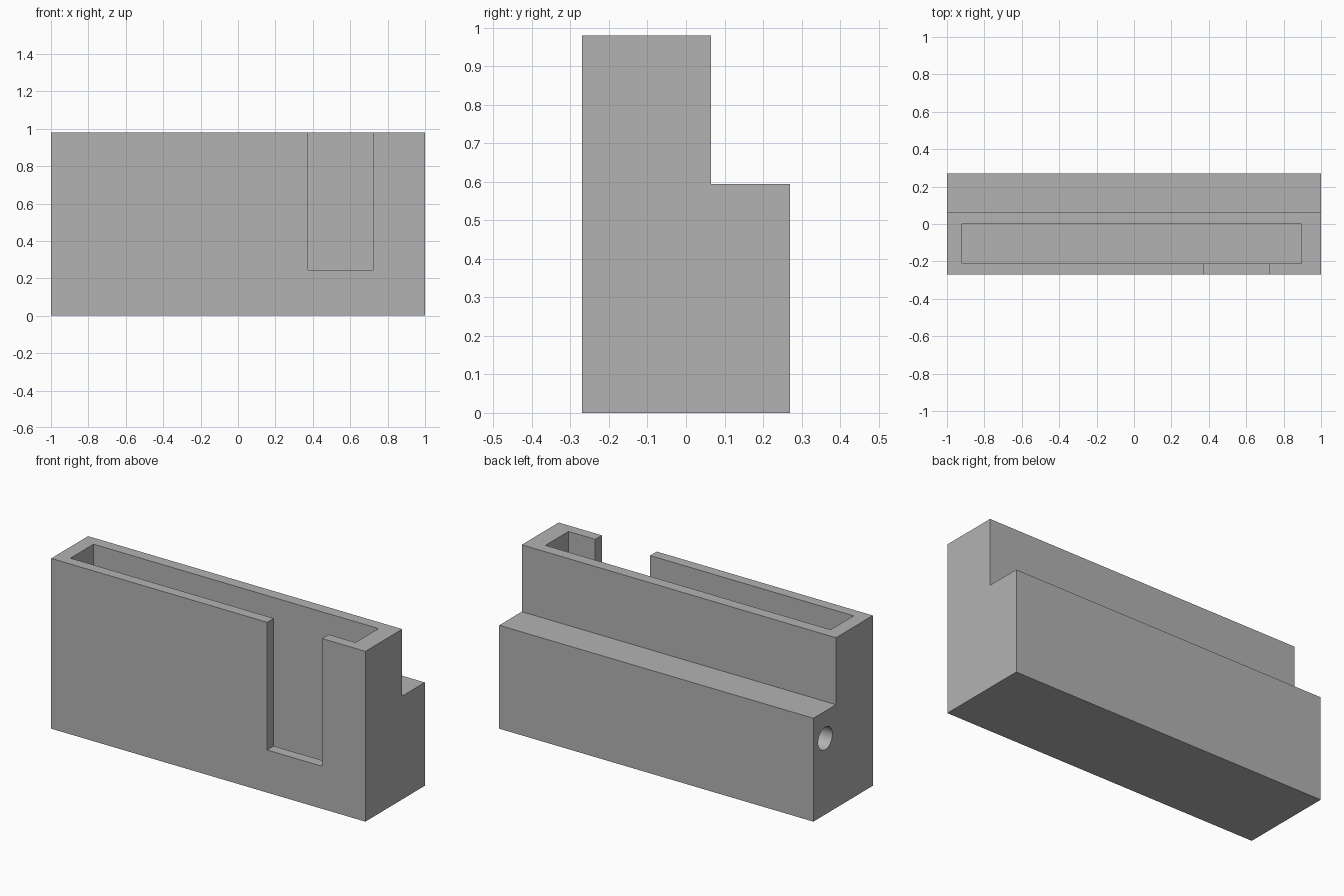
import bpy, bmesh, math
from mathutils import Matrix, Vector

default_cube = bpy.data.objects.get("Cube")
if default_cube:
    bpy.data.objects.remove(default_cube, do_unlink=True)

grey = bpy.data.materials.new("plain grey")
grey.use_nodes = True
colour = (0.45, 0.45, 0.45, 1)
grey.diffuse_color = colour
grey.node_tree.nodes["Principled BSDF"].inputs["Base Color"].default_value = colour


def make_object(name, bm):
    bmesh.ops.recalc_face_normals(bm, faces=bm.faces)
    mesh = bpy.data.meshes.new(name)
    bm.to_mesh(mesh)
    bm.free()
    mesh.materials.append(grey)
    obj = bpy.data.objects.new(name, mesh)
    bpy.context.collection.objects.link(obj)
    return obj


def box(name, low, high):
    low, high = Vector(low), Vector(high)
    bm = bmesh.new()
    place = Matrix.Translation((low + high) / 2) @ Matrix.Diagonal((*(high - low), 1))
    bmesh.ops.create_cube(bm, size=1, matrix=place)
    return make_object(name, bm)


def cut(target, cutter):
    cutter.hide_render = True
    mod = target.modifiers.new(cutter.name, "BOOLEAN")
    mod.operation = "DIFFERENCE"
    mod.solver = "EXACT"
    mod.object = cutter
    bpy.context.view_layer.objects.active = target
    bpy.ops.object.modifier_apply(modifier=mod.name)
    bpy.data.objects.remove(cutter, do_unlink=True)


# Stepped body: side profile extruded along the length
profile = [(-0.27, 0), (0.27, 0), (0.27, 0.595), (0.065, 0.595), (0.065, 0.98), (-0.27, 0.98)]
bm = bmesh.new()
end = bm.faces.new([bm.verts.new((-1, y, z)) for y, z in profile])
side = bmesh.ops.extrude_face_region(bm, geom=[end])
moved = [v for v in side["geom"] if isinstance(v, bmesh.types.BMVert)]
bmesh.ops.translate(bm, verts=moved, vec=(2, 0, 0))
body = make_object("holder_body", bm)

# Deep pocket open at the top
cut(body, box("pocket_cutter", (-0.92, -0.21, 0.06), (0.895, 0, 1.1)))

# Notch through the front wall
cut(body, box("notch_cutter", (0.375, -0.4, 0.245), (0.725, -0.1, 1.1)))

# Round blind bore in one end, below the rear step
bm = bmesh.new()
place = Matrix.Translation((-0.1, 0.162, 0.438)) @ Matrix.Rotation(math.pi / 2, 4, "Y")
bmesh.ops.create_cone(bm, cap_ends=True, segments=32, radius1=0.065, radius2=0.065,
                      depth=2, matrix=place)
cut(body, make_object("bore_cutter", bm))

# Smooth bore, sharp edges elsewhere
bpy.ops.object.select_all(action="DESELECT")
body.select_set(True)
bpy.context.view_layer.objects.active = body
bpy.ops.object.shade_smooth_by_angle(angle=math.radians(30))
